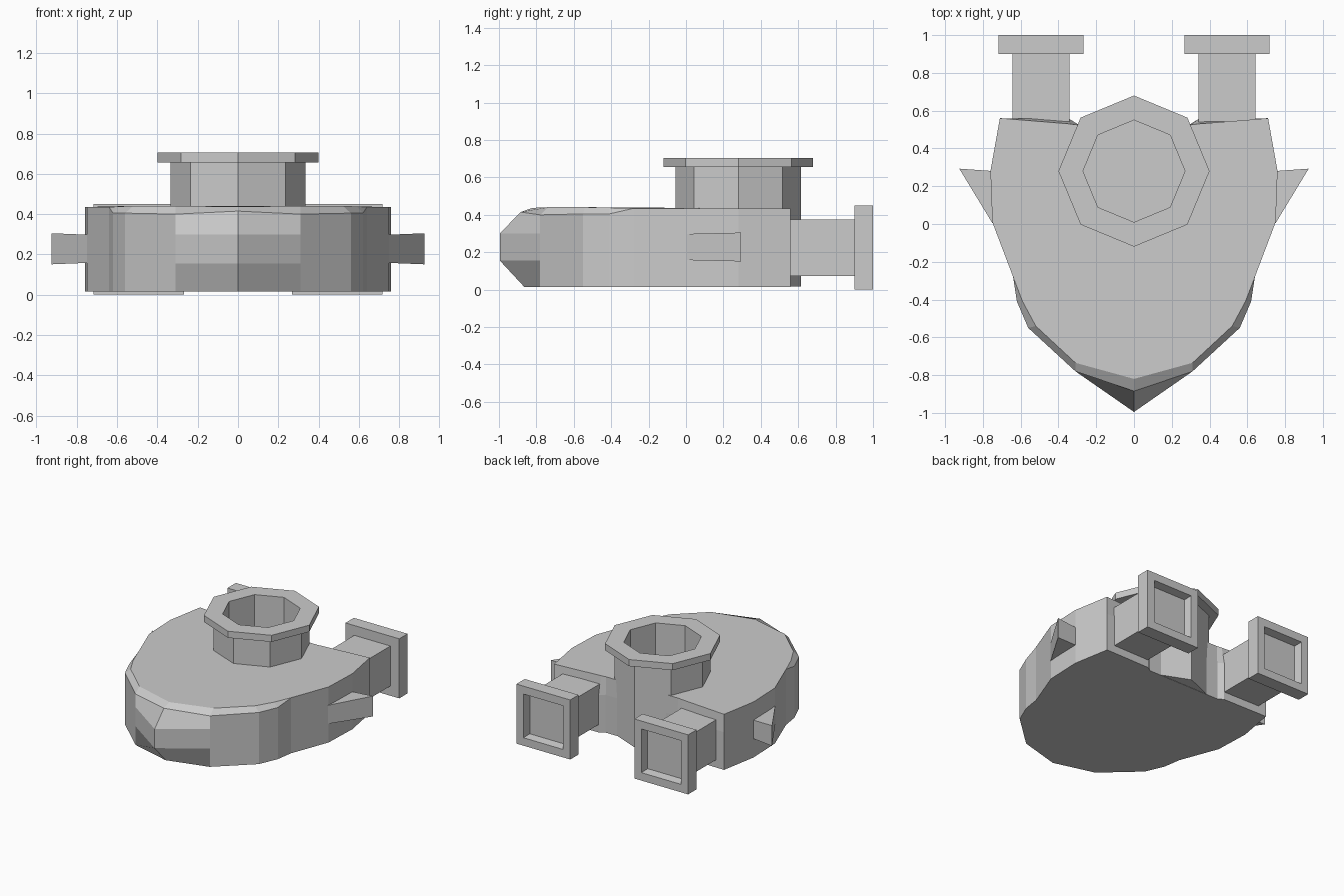
import bpy, bmesh
from math import cos, sin, pi

if "Cube" in bpy.data.objects:
    bpy.data.objects.remove(bpy.data.objects["Cube"])


def finish(name, bm):
    bmesh.ops.remove_doubles(bm, verts=bm.verts, dist=1e-5)
    bmesh.ops.recalc_face_normals(bm, faces=bm.faces)
    me = bpy.data.meshes.new(name)
    bm.to_mesh(me)
    bm.free()
    ob = bpy.data.objects.new(name, me)
    bpy.context.collection.objects.link(ob)
    return ob


def loft(name, rings):
    """Skin a stack of equal-length closed rings and cap both ends."""
    bm = bmesh.new()
    rows = [[bm.verts.new(p) for p in r] for r in rings]
    n = len(rows[0])
    for a, b in zip(rows, rows[1:]):
        for i in range(n):
            j = (i + 1) % n
            if (a[i].co - b[i].co).length + (a[j].co - b[j].co).length > 1e-5:
                bm.faces.new((a[i], a[j], b[j], b[i]))
    bm.faces.new(rows[0])
    bm.faces.new(rows[-1])
    return finish(name, bm)


def mirrored(half):
    """Half outline starting on the centre line -> full closed ring."""
    return half + [(-x, y, z) for x, y, z in reversed(half[1:])]


# Body: shield-shaped outline, pointed chamfered nose, bevelled front rim
side = [(0.31, -0.78), (0.56, -0.55), (0.62, -0.41), (0.64, -0.28),
        (0.75, 0.01), (0.76, 0.28), (0.71, 0.56)]
back = [(0.34, 0.555), (0.3, 0.53)]


def ring(nose_y, z):
    return mirrored([(0, nose_y, z)] + [(x, y, z) for x, y in side + back])


rim_z = [0.40, 0.405, 0.405, 0.435, 0.435, 0.435, 0.435]
rim = [(0, -0.885, 0.415)] + [(x, y, z) for (x, y), z in zip(side, rim_z)]
rim += [(0.34, 0.53, 0.435), (0.3, 0.525, 0.435)]
top = [(0, -0.82, 0.437), (0.31, -0.735, 0.441), (0.52, -0.54, 0.441),
       (0.59, -0.41, 0.438)] + rim[4:]
loft("body", [ring(-0.865, 0.015), ring(-0.995, 0.155), ring(-0.995, 0.30),
              mirrored(rim), mirrored(top)])

# Octagonal neck with flange and hollow bore
profile = [(0.335, 0.017), (0.335, 0.655), (0.4, 0.655), (0.4, 0.705),
           (0.27, 0.705), (0.27, 0.45)]
loft("neck", [[(r * cos(k * pi / 4), 0.28 + r * sin(k * pi / 4), z)
               for k in range(8)] for r, z in profile])

# Rear square outlets with recessed flanges, and side fins
for s, tag in ((-1, "left"), (1, "right")):
    square = [(-1, -1), (1, -1), (1, 1), (-1, 1)]
    steps = [(0.151, 0.45), (0.151, 0.9), (0.225, 0.9), (0.225, 1.0),
             (0.165, 1.0), (0.155, 0.94)]
    loft("outlet_" + tag, [[(s * 0.493 + u * h, y, 0.225 + v * h)
                            for u, v in square] for h, y in steps])
    fin = [(0.70, 0.01, 0.065), (0.75, 0.005, 0.07),
           (0.925, 0.293, 0.077), (0.70, 0.277, 0.067)]
    loft("fin_" + tag, [[(s * x, y, 0.228 + d * h) for x, y, h in fin]
                        for d in (-1, 1)])
